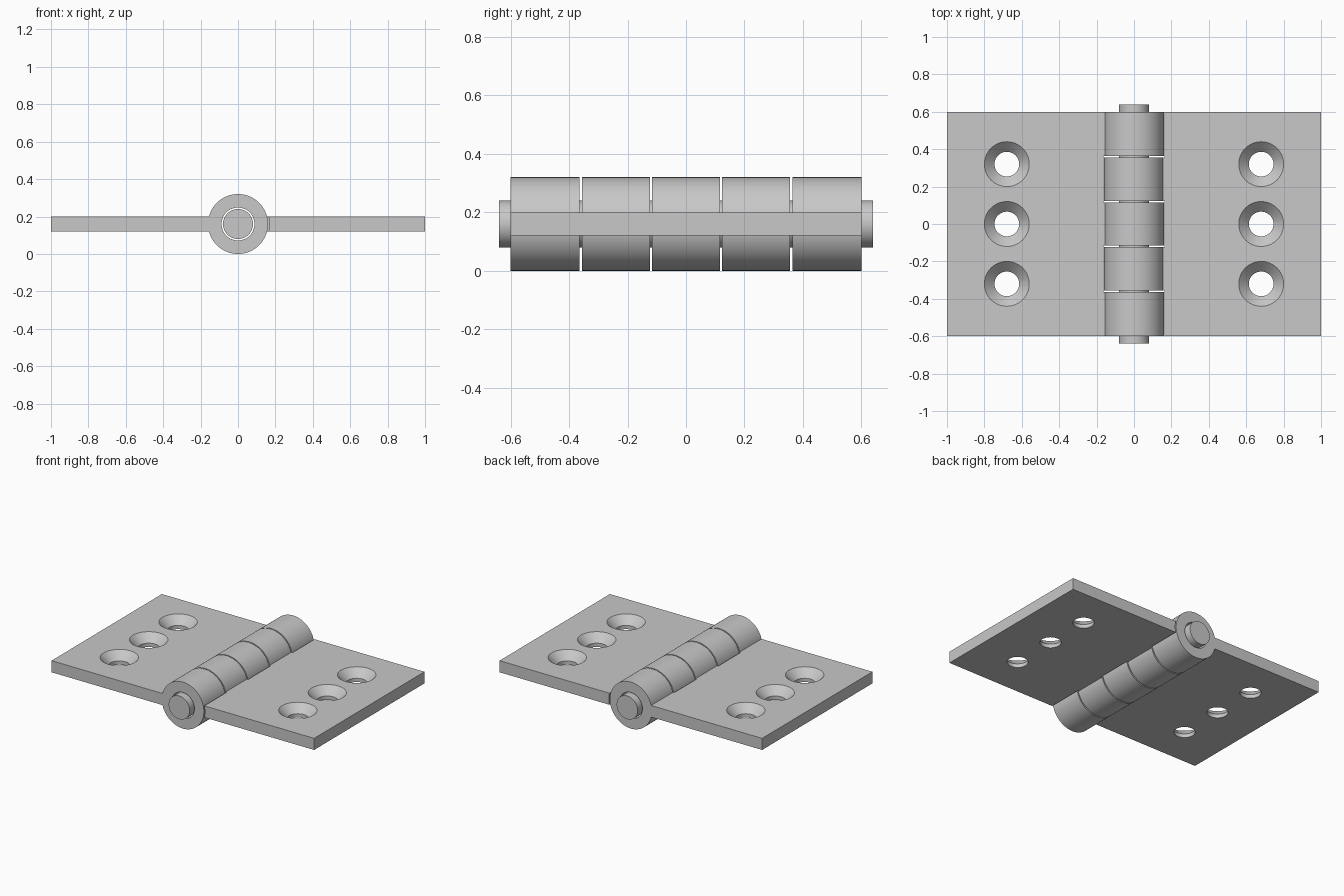
import bpy
import math

old = bpy.data.objects.get("Cube")
if old:
    bpy.data.objects.remove(old, do_unlink=True)

AXIS_Z = 0.16          # height of the hinge axis
LENGTH = 1.2           # leaf length along y
THICK = 0.08           # leaf thickness
KNUCKLE_R, BORE_R, PIN_R = 0.16, 0.088, 0.08
PITCH, GAP = 0.24, 0.008
SIDES = 96

steel = bpy.data.materials.new("grey steel")
steel.use_nodes = True
grey = (0.58, 0.58, 0.58, 1)
steel.diffuse_color = grey
steel.node_tree.nodes["Principled BSDF"].inputs["Base Color"].default_value = grey


def rod(name, radius, y0, y1):
    """Cylinder along the hinge axis from y0 to y1."""
    bpy.ops.mesh.primitive_cylinder_add(
        vertices=SIDES, radius=radius, depth=y1 - y0,
        location=(0, (y0 + y1) / 2, AXIS_Z), rotation=(math.pi / 2, 0, 0))
    ob = bpy.context.object
    ob.name = name
    return ob


def upright_cone(x, y, z0, z1, r0, r1):
    bpy.ops.mesh.primitive_cone_add(
        vertices=SIDES // 2, radius1=r0, radius2=r1, depth=z1 - z0,
        location=(x, y, (z0 + z1) / 2))
    return bpy.context.object


def combine(target, tool, operation):
    """Apply a boolean and discard the tool object."""
    mod = target.modifiers.new(operation, 'BOOLEAN')
    mod.operation, mod.solver, mod.object = operation, 'EXACT', tool
    bpy.context.view_layer.objects.active = target
    bpy.ops.object.modifier_apply(modifier=mod.name)
    bpy.data.objects.remove(tool, do_unlink=True)


def finish(ob):
    ob.data.materials.clear()
    ob.data.materials.append(steel)
    bpy.ops.object.select_all(action='DESELECT')
    ob.select_set(True)
    bpy.context.view_layer.objects.active = ob
    bpy.ops.object.shade_smooth_by_angle(angle=math.radians(30))


def knuckle_span(i):
    """Start and end of knuckle i, with half a gap at inner ends."""
    y0 = -LENGTH / 2 + i * PITCH
    return (y0 + (GAP / 2 if i > 0 else 0),
            y0 + PITCH - (GAP / 2 if i < 4 else 0))


def leaf(name, side, own):
    # flat plate reaching in to the hinge axis
    bpy.ops.mesh.primitive_cube_add(size=1, location=(side * 0.5, 0, AXIS_Z))
    plate = bpy.context.object
    plate.name = name
    plate.scale = (1, LENGTH, THICK)
    bpy.ops.object.transform_apply(location=True, rotation=True, scale=True)
    # clearance for the knuckles of the other leaf
    for i in set(range(5)) - set(own):
        y0, y1 = knuckle_span(i)
        y0 = y0 - GAP if i > 0 else y0 - 0.1
        y1 = y1 + GAP if i < 4 else y1 + 0.1
        combine(plate, rod("clearance", KNUCKLE_R + GAP, y0, y1), 'DIFFERENCE')
    # own knuckles, then the bore
    for i in own:
        combine(plate, rod("knuckle", KNUCKLE_R, *knuckle_span(i)), 'UNION')
    combine(plate, rod("bore", BORE_R, -1, 1), 'DIFFERENCE')
    # countersunk screw holes
    top = AXIS_Z + THICK / 2
    for y in (-0.32, 0, 0.32):
        x = side * 0.68
        combine(plate, upright_cone(x, y, 0, 0.4, 0.066, 0.066), 'DIFFERENCE')
        combine(plate, upright_cone(x, y, top - 0.06, top + 0.02, 0.06, 0.14),
                'DIFFERENCE')
    finish(plate)


leaf("right_leaf", -1, (0, 2, 4))
leaf("left_leaf", 1, (1, 3))
finish(rod("hinge_pin", PIN_R, -0.64, 0.64))
